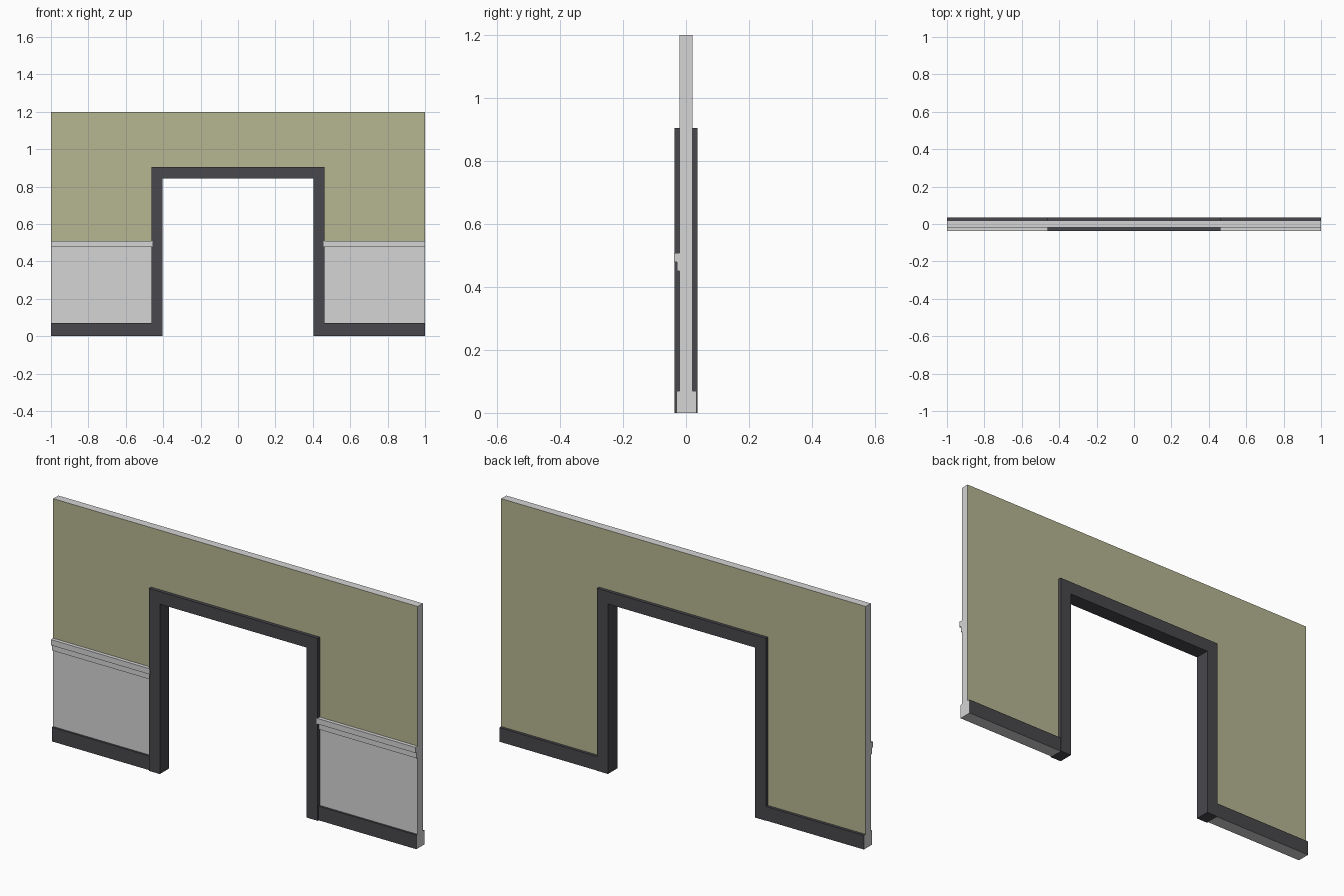
import bpy, bmesh
from mathutils import Vector

if "Cube" in bpy.data.objects:
    bpy.data.objects.remove(bpy.data.objects["Cube"])


def material(name, rgb):
    m = bpy.data.materials.new(name)
    m.diffuse_color = (*rgb, 1)
    m.use_nodes = True
    m.node_tree.nodes["Principled BSDF"].inputs["Base Color"].default_value = m.diffuse_color
    return m


GREY = material("light grey", (0.66, 0.66, 0.66))
OLIVE = material("olive paint", (0.47, 0.465, 0.285))
DARK = material("dark trim", (0.064, 0.064, 0.074))
MATS = [GREY, OLIVE, DARK]


def extrude_profile(name, points, direction, rule, cut_z=None):
    """Extrude a closed outline and colour its faces with rule(normal, centre)."""
    bm = bmesh.new()
    face = bm.faces.new([bm.verts.new(p) for p in points])
    geo = bmesh.ops.extrude_face_region(bm, geom=[face], use_keep_orig=True)
    verts = [g for g in geo["geom"] if isinstance(g, bmesh.types.BMVert)]
    bmesh.ops.translate(bm, verts=verts, vec=Vector(direction))
    if cut_z is not None:
        bmesh.ops.bisect_plane(bm, geom=bm.verts[:] + bm.edges[:] + bm.faces[:],
                               plane_co=(0, 0, cut_z), plane_no=(0, 0, 1))
    bmesh.ops.recalc_face_normals(bm, faces=bm.faces[:])
    bm.normal_update()
    for f in bm.faces:
        f.material_index = rule(f.normal, f.calc_center_median())
    me = bpy.data.meshes.new(name)
    bm.to_mesh(me)
    bm.free()
    for m in MATS:
        me.materials.append(m)
    ob = bpy.data.objects.new(name, me)
    bpy.context.collection.objects.link(ob)
    return ob


def arch(half_out, top_out, half_in, top_in, y):
    """Outline of an upside-down U in the xz plane."""
    pts = [(-half_out, 0), (-half_out, top_out), (half_out, top_out), (half_out, 0),
           (half_in, 0), (half_in, top_in), (-half_in, top_in), (-half_in, 0)]
    return [(x, y, z) for x, z in pts]


OUT, IN = 0.463, 0.403      # door frame half widths
RAIL_Z = 0.45               # lower edge of the chair rail


def wall_rule(n, c):
    if abs(n.y) < 0.5:
        return 0
    return 0 if n.y < 0 and c.z < RAIL_Z else 1


def board_rule(n, c):
    return 0 if abs(n.x) > 0.5 or n.z < -0.5 else 2


# wall with painted upper front and grey panelling below the rail
extrude_profile("wall", arch(1.0, 1.2, OUT, 0.905, -0.02), (0, 0.04, 0),
                wall_rule, RAIL_Z)

# door frame
extrude_profile("door_frame", arch(OUT, 0.905, IN, 0.843, -0.037), (0, 0.073, 0),
                lambda n, c: 2)

# stepped rail and skirting boards on both sides of the doorway
rail = [(-0.02, 0.45), (-0.028, 0.45), (-0.028, 0.48),
        (-0.038, 0.48), (-0.038, 0.508), (-0.02, 0.508)]
front_board = [(-0.02, 0), (-0.03, 0), (-0.03, 0.07), (-0.02, 0.07)]
back_board = [(0.02, 0), (0.034, 0), (0.034, 0.07), (0.02, 0.07)]
for side, s in (("left", -1), ("right", 1)):
    for part, prof, inner, rule in (("chair_rail", rail, 0.458, lambda n, c: 0),
                                    ("front_skirting", front_board, OUT, board_rule),
                                    ("back_skirting", back_board, OUT, board_rule)):
        extrude_profile(f"{part}_{side}", [(s, y, z) for y, z in prof],
                        (-s * (1 - inner), 0, 0), rule)
